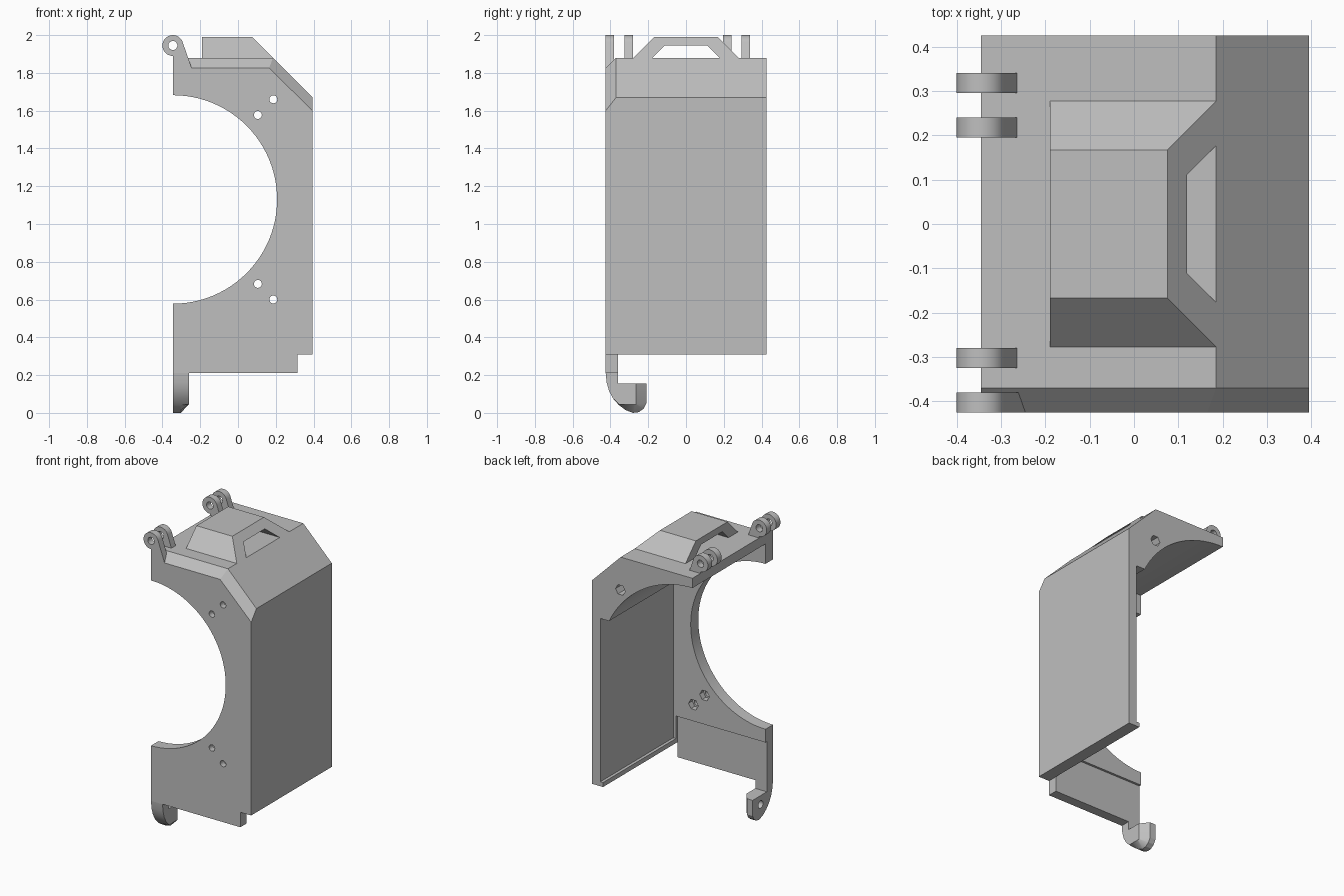
import bpy, bmesh
from math import cos, sin, radians

if "Cube" in bpy.data.objects:
    bpy.data.objects.remove(bpy.data.objects["Cube"], do_unlink=True)

COLOUR = (0.52, 0.52, 0.52, 1)
grey = bpy.data.materials.new("plain_grey")
grey.use_nodes = True
grey.diffuse_color = COLOUR
grey.node_tree.nodes["Principled BSDF"].inputs["Base Color"].default_value = COLOUR

PLACE = {"x": lambda a, b, t: (t, a, b),
         "y": lambda a, b, t: (a, t, b),
         "z": lambda a, b, t: (a, b, t)}


def loft(name, axis, rings):
    """Closed solid through (position, outline) rings along an axis."""
    bm = bmesh.new()
    loops = [[bm.verts.new(PLACE[axis](a, b, t)) for a, b in pts] for t, pts in rings]
    n = len(loops[0])
    bm.faces.new(loops[0])
    bm.faces.new(loops[-1])
    for lo, hi in zip(loops, loops[1:]):
        for i in range(n):
            j = (i + 1) % n
            bm.faces.new((lo[i], lo[j], hi[j], hi[i]))
    bmesh.ops.remove_doubles(bm, verts=bm.verts, dist=0.0001)
    bmesh.ops.recalc_face_normals(bm, faces=bm.faces)
    mesh = bpy.data.meshes.new(name)
    bm.to_mesh(mesh)
    bm.free()
    mesh.materials.append(grey)
    obj = bpy.data.objects.new(name, mesh)
    bpy.context.collection.objects.link(obj)
    return obj


def prism(name, axis, pts, lo, hi):
    return loft(name, axis, [(lo, pts), (hi, pts)])


def arc(cx, cz, r, start, end, n):
    angles = [radians(start + (end - start) * i / n) for i in range(n + 1)]
    return [(cx + r * cos(a), cz + r * sin(a)) for a in angles]


def circle(cx, cz, r, n=32):
    return arc(cx, cz, r, 0, 360, n)[:-1]


def box(x0, x1, z0, z1):
    return [(x0, z0), (x1, z0), (x1, z1), (x0, z1)]


def activate(obj):
    bpy.ops.object.select_all(action='DESELECT')
    obj.select_set(True)
    bpy.context.view_layer.objects.active = obj


def cut(obj, axis, pts, lo, hi):
    cutter = prism("cutter", axis, pts, lo, hi)
    cutter.hide_render = True
    mod = obj.modifiers.new("cut", 'BOOLEAN')
    mod.operation = 'DIFFERENCE'
    mod.solver = 'EXACT'
    mod.object = cutter
    activate(obj)
    bpy.ops.object.modifier_apply(modifier=mod.name)
    bpy.data.objects.remove(cutter, do_unlink=True)


LEFT, RIGHT, FRONT, BACK = -0.345, 0.395, -0.425, 0.425
INNER = -0.345          # inside face of the front plate
MID = 1.13              # height of the round opening's centre
WALL = 0.335            # inside face of the side wall
parts = []


# Front plate: half-round opening, bevelled top edge
def plate_outline(top, corner_x, shoulder):
    return ([(LEFT, 0.21), (0.315, 0.21), (0.315, 0.31), (RIGHT, 0.31),
             (RIGHT, shoulder), (corner_x, top), (LEFT, top)]
            + arc(LEFT, MID, 0.552, 90, -90, 48))


full = plate_outline(1.88, 0.185, 1.67)
plate = loft("front_plate", "y", [(FRONT, plate_outline(1.825, 0.165, 1.6)),
                                  (-0.37, full), (INNER, full)])
parts.append(plate)

# Thinner lower band, then screw holes with nut pockets behind
cut(plate, "y", box(-0.5, 0.315, 0.1, 0.49), -0.36, -0.3)
for x, dz in ((0.105, 0.447), (0.187, 0.53)):
    for z in (MID - dz, MID + dz):
        cut(plate, "y", circle(x, z, 0.021, 24), -0.5, -0.3)
        cut(plate, "y", circle(x, z, 0.036, 6), -0.385, -0.3)

# Roof block: vaulted underside, long bore
roof = prism("roof", "y",
             [(WALL, 1.43), (RIGHT, 1.43), (RIGHT, 1.67), (0.185, 1.88), (LEFT, 1.88)]
             + arc(LEFT, MID, 0.685, 90, 26, 32), INNER, BACK)
cut(roof, "y", circle(0.187, MID + 0.53, 0.036, 6), -0.5, 0.5)
parts.append(roof)

# Side wall with a lip along the bottom
parts.append(prism("side_wall", "y",
                   [(RIGHT, 0.31), (RIGHT, 1.43), (WALL, 1.43), (WALL, 0.34),
                    (0.315, 0.34), (0.315, 0.31)], INNER, BACK))

# Raised arch on the roof with a tunnel through it
arch = loft("roof_arch", "z", [(1.88, box(-0.19, 0.185, -0.277, 0.277)),
                               (1.99, box(-0.19, 0.075, -0.167, 0.167))])
cut(arch, "x", [(-0.187, 1.87), (0.187, 1.87), (0.112, 1.945), (-0.112, 1.945)], -0.3, 0.3)
parts.append(arch)

# Hinge lugs
lug = arc(LEFT, 1.945, 0.055, 15, 270, 32) + [(LEFT, 1.825), (-0.245, 1.825)]
for i, y in enumerate((FRONT, -0.325, 0.195, 0.295)):
    obj = prism("hinge_lug_%d" % (i + 1), "y", lug, y, y + 0.045)
    cut(obj, "y", circle(LEFT, 1.945, 0.024), -0.5, 0.5)
    parts.append(obj)

# Hooked foot: rounded front, bevelled inner side, blind pin hole
hook = [(-0.36, 0.21), (FRONT, 0.21), (-0.42, 0.16), (-0.407, 0.115), (-0.385, 0.075),
        (-0.355, 0.041), (-0.32, 0.015), (-0.28, 0.0), (-0.25, 0.004), (-0.225, 0.022),
        (-0.21, 0.05), (-0.21, 0.155), (-0.36, 0.155)]
small = [(min(y, -0.265), max(z, 0.045)) for y, z in hook]
foot = loft("hook_foot", "x", [(LEFT, hook), (-0.303, hook), (-0.26, small)])
cut(foot, "x", circle(-0.295, 0.095, 0.025), -0.4, -0.29)
parts.append(foot)

for obj in parts:
    activate(obj)
    bpy.ops.object.shade_smooth_by_angle(angle=radians(25))
